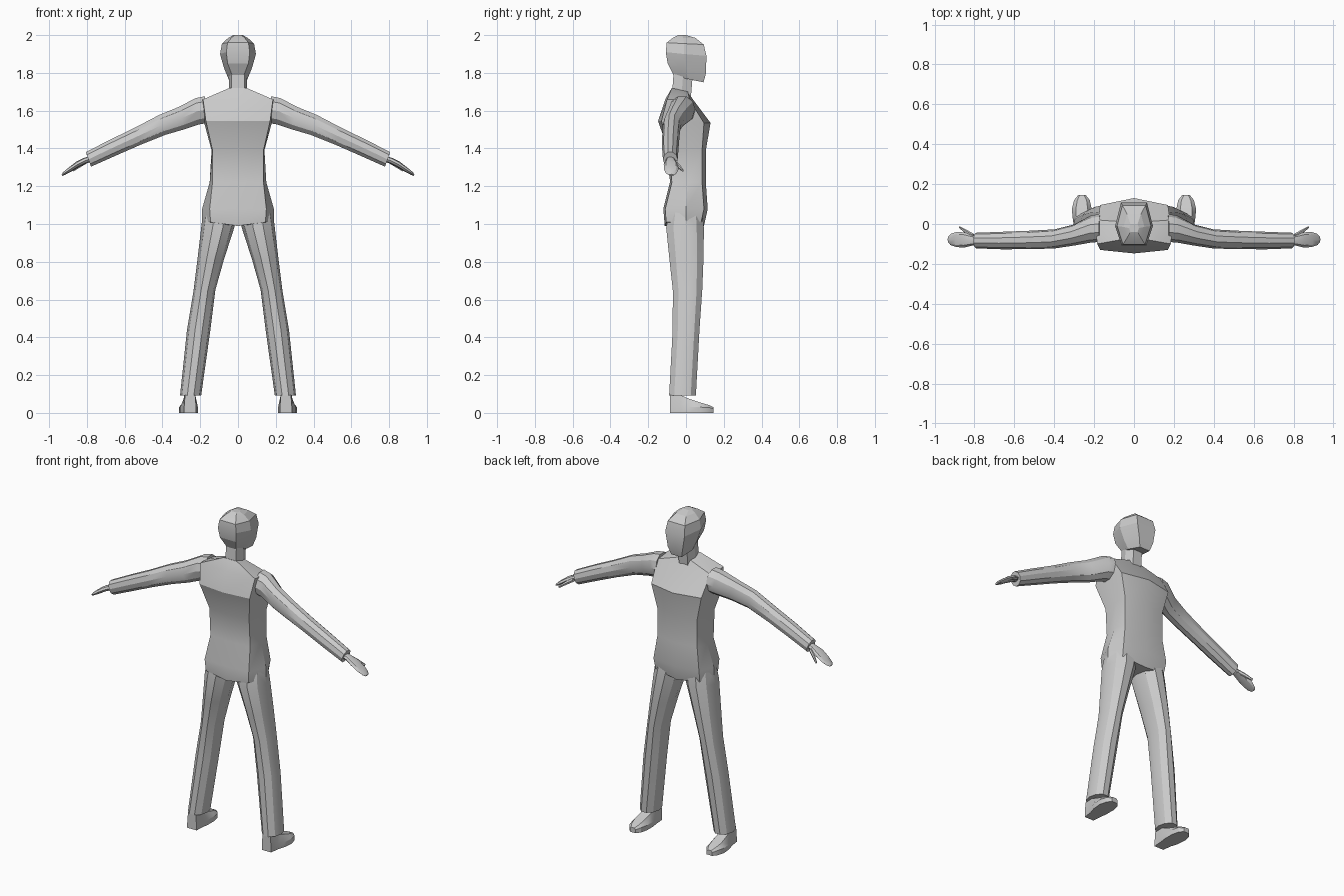
import bpy, bmesh, math

grey = bpy.data.materials.new("plain grey")
grey.diffuse_color = (0.6, 0.6, 0.6, 1)


def loft(name, rings, mirror=False, angle=30):
    """Skin a stack of equal-length rings and cap both ends."""
    bm = bmesh.new()
    vs = [[bm.verts.new(p) for p in r] for r in rings]
    n = len(rings[0])
    for a, b in zip(vs, vs[1:]):
        for i in range(n):
            j = (i + 1) % n
            bm.faces.new((a[i], a[j], b[j], b[i]))
    bm.faces.new(vs[0][::-1])
    bm.faces.new(vs[-1])
    bmesh.ops.recalc_face_normals(bm, faces=bm.faces)
    me = bpy.data.meshes.new(name)
    bm.to_mesh(me)
    bm.free()
    me.materials.append(grey)
    ob = bpy.data.objects.new(name, me)
    bpy.context.collection.objects.link(ob)
    bpy.ops.object.select_all(action='DESELECT')
    ob.select_set(True)
    bpy.context.view_layer.objects.active = ob
    bpy.ops.object.shade_smooth_by_angle(angle=math.radians(angle))
    if mirror:
        ob.modifiers.new("Mirror", 'MIRROR').use_mirror_merge = False
    return ob


def body_ring(zb, zf, bw, by, sw, sy, fw, fy, bulge=0.0, drop=0.0):
    """Symmetric eight-point ring: back corner, side, front corner, centres."""
    zm = (zb + zf) / 2
    return [(0, by - bulge / 2, zb - drop), (bw, by, zb), (sw, sy, zm), (fw, fy, zf),
            (0, fy + bulge, zf - drop), (-fw, fy, zf), (-sw, sy, zm), (-bw, by, zb)]


def tube_ring(c, ry, rz, tilt, n=10):
    """Elliptical ring across a limb that runs along x and slopes down."""
    t = math.radians(tilt)
    out = []
    for i in range(n):
        a = 2 * math.pi * i / n
        h = rz * math.sin(a)
        out.append((c[0] + h * math.sin(t), c[1] + ry * math.cos(a), c[2] + h * math.cos(t)))
    return out


def flat_ring(x0, x1, y0, y1, z, n=10):
    cx, cy = (x0 + x1) / 2, (y0 + y1) / 2
    return [(cx + (x1 - x0) / 2 * math.cos(2 * math.pi * i / n),
             cy + (y1 - y0) / 2 * math.sin(2 * math.pi * i / n), z) for i in range(n)]


# Shirt body, hem to collar
loft("torso", [body_ring(*r) for r in [
    (1.01, 1.01, 0.145, -0.105, 0.19, 0.0, 0.15, 0.08, 0.015, 0.02),
    (1.08, 1.08, 0.15, -0.11, 0.19, 0.0, 0.155, 0.095, 0.02),
    (1.22, 1.22, 0.135, -0.075, 0.15, 0.01, 0.135, 0.085, 0.02),
    (1.39, 1.39, 0.135, -0.085, 0.14, 0.01, 0.135, 0.085, 0.02),
    (1.545, 1.535, 0.17, -0.13, 0.18, -0.02, 0.17, 0.095, 0.035),
    (1.66, 1.655, 0.185, -0.10, 0.19, -0.04, 0.18, 0.02, 0.02),
    (1.72, 1.70, 0.045, -0.075, 0.05, -0.03, 0.04, 0.01)]])

# Neck and head
loft("neck", [body_ring(*r) for r in [
    (1.67, 1.66, 0.035, -0.075, 0.05, -0.025, 0.03, 0.025),
    (1.81, 1.78, 0.035, -0.065, 0.046, -0.015, 0.03, 0.035)]])
loft("head", [body_ring(*r) for r in [
    (1.785, 1.75, 0.03, -0.065, 0.05, 0.01, 0.035, 0.093),
    (1.85, 1.80, 0.055, -0.097, 0.074, 0.0, 0.05, 0.106),
    (1.91, 1.89, 0.062, -0.107, 0.095, -0.01, 0.065, 0.108),
    (1.96, 1.95, 0.055, -0.102, 0.085, -0.01, 0.058, 0.094),
    (1.985, 1.985, 0.035, -0.07, 0.052, -0.015, 0.035, 0.05),
    (2.0, 2.0, 0.018, -0.04, 0.025, -0.02, 0.018, 0.0)]], angle=16)

# Sleeves
loft("sleeve", [tube_ring(*r) for r in [
    ((0.17, -0.02, 1.605), 0.07, 0.075, 4),
    ((0.215, -0.025, 1.597), 0.068, 0.074, 6),
    ((0.30, -0.055, 1.56), 0.053, 0.064, 16),
    ((0.40, -0.075, 1.525), 0.048, 0.058, 18),
    ((0.53, -0.08, 1.465), 0.046, 0.05, 22),
    ((0.66, -0.083, 1.405), 0.044, 0.047, 22),
    ((0.792, -0.083, 1.342), 0.039, 0.043, 20)]], mirror=True)

# Hands with thumbs
loft("hand", [tube_ring(*r, 8) for r in [
    ((0.77, -0.083, 1.348), 0.022, 0.016, 20),
    ((0.81, -0.082, 1.335), 0.026, 0.016, 22),
    ((0.85, -0.08, 1.315), 0.038, 0.016, 24),
    ((0.89, -0.078, 1.288), 0.038, 0.013, 28),
    ((0.92, -0.078, 1.268), 0.028, 0.009, 28),
    ((0.932, -0.078, 1.259), 0.014, 0.005, 28)]], mirror=True)
loft("thumb", [tube_ring(*r, 6) for r in [
    ((0.805, -0.062, 1.33), 0.014, 0.012, 20),
    ((0.84, -0.04, 1.308), 0.011, 0.011, 20),
    ((0.875, -0.017, 1.283), 0.005, 0.007, 20)]], mirror=True)

# Trouser legs
loft("leg", [flat_ring(*r) for r in [
    (0.005, 0.185, -0.095, 0.09, 1.06),
    (0.02, 0.195, -0.11, 0.1, 0.98),
    (0.075, 0.215, -0.092, 0.097, 0.81),
    (0.12, 0.235, -0.074, 0.09, 0.65),
    (0.146, 0.27, -0.074, 0.075, 0.44),
    (0.195, 0.307, -0.093, 0.056, 0.092)]], mirror=True)


# Shoes: sole outline with a lower toe and a taller heel
def shoe_ring(y, x0, x1, top, bevel):
    m = min(0.03, top * 0.7)
    return [(x0, y, 0), (x1, y, 0), (x1, y, m), (x1 - bevel, y, top),
            (x0 + bevel, y, top), (x0, y, m)]


loft("shoe", [shoe_ring(*r) for r in [
    (-0.086, 0.222, 0.285, 0.095, 0.005),
    (-0.03, 0.218, 0.292, 0.095, 0.008),
    (0.015, 0.212, 0.306, 0.075, 0.018),
    (0.075, 0.212, 0.312, 0.055, 0.02),
    (0.12, 0.222, 0.30, 0.042, 0.016),
    (0.145, 0.242, 0.28, 0.03, 0.008)]], mirror=True, angle=25)
